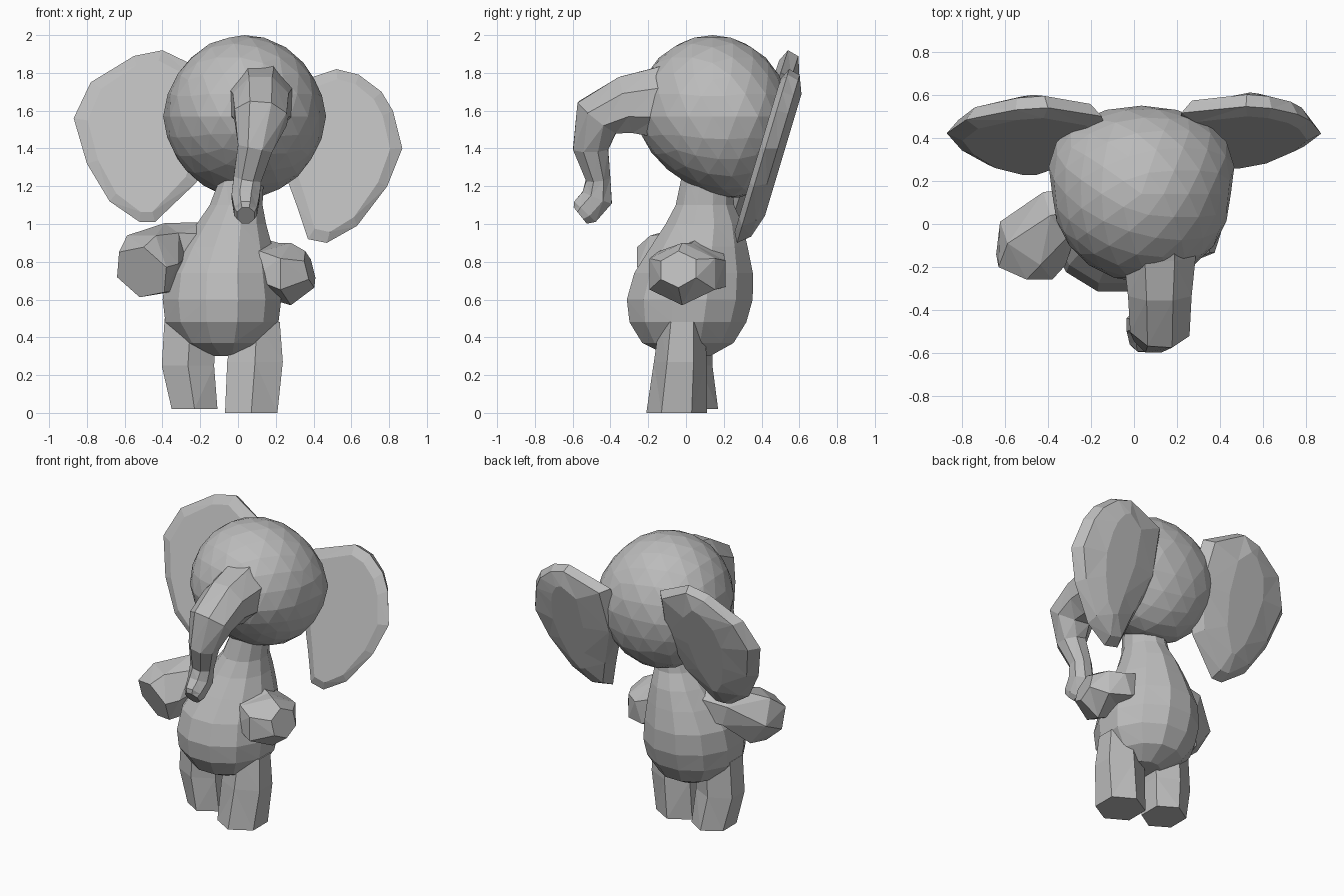
import bpy, bmesh, math
from mathutils import Vector

if "Cube" in bpy.data.objects:
    bpy.data.objects.remove(bpy.data.objects["Cube"], do_unlink=True)

grey = bpy.data.materials.new("soft grey")
grey.use_nodes = True
grey.diffuse_color = (0.5, 0.5, 0.5, 1)
grey.node_tree.nodes["Principled BSDF"].inputs["Base Color"].default_value = (0.5, 0.5, 0.5, 1)


def finish(name, bm):
    bmesh.ops.recalc_face_normals(bm, faces=bm.faces)
    bmesh.ops.triangulate(bm, faces=bm.faces)
    mesh = bpy.data.meshes.new(name)
    bm.to_mesh(mesh)
    bm.free()
    mesh.materials.append(grey)
    obj = bpy.data.objects.new(name, mesh)
    bpy.context.collection.objects.link(obj)
    return obj


def bridge(bm, a, b):
    n = len(a)
    for i in range(n):
        bm.faces.new((a[i], a[(i + 1) % n], b[(i + 1) % n], b[i]))


def loft(name, stations, sides, side=(1, 0, 0), level=False):
    """Tube through stations (x, y, z, half width, half depth)."""
    bm = bmesh.new()
    pts = [Vector(s[:3]) for s in stations]
    rings = []
    for k, s in enumerate(stations):
        t = Vector((0, 0, 1)) if level else (pts[min(k + 1, len(pts) - 1)] - pts[max(k - 1, 0)]).normalized()
        u = Vector(side)
        u = (u - t * u.dot(t)).normalized()
        v = t.cross(u)
        ring = []
        for i in range(sides):
            a = math.tau * (i + 0.5) / sides
            ring.append(bm.verts.new(pts[k] + u * s[3] * math.cos(a) + v * s[4] * math.sin(a)))
        rings.append(ring)
    for a, b in zip(rings, rings[1:]):
        bridge(bm, a, b)
    bm.faces.new(rings[0])
    bm.faces.new(rings[-1])
    return finish(name, bm)


def ear(name, outline, low, slope):
    """Leaning flap: nearly flat in front, ridged behind."""
    bm = bmesh.new()
    n = len(outline)
    cx = sum(p[0] for p in outline) / n
    cz = sum(p[1] for p in outline) / n
    base = min(p[1] for p in outline)

    def ring(scale_x, scale_z, push):
        out = []
        for x, z in outline:
            px, pz = cx + (x - cx) * scale_x, cz + (z - cz) * scale_z
            out.append(bm.verts.new((px, low + slope * (pz - base) + push, pz)))
        return out

    front, rim, mid, back = ring(0.8, 0.88, -0.02), ring(1, 1, 0.01), ring(0.85, 0.93, 0.075), ring(0.35, 0.7, 0.115)
    for a, b in ((front, rim), (rim, mid), (mid, back)):
        bridge(bm, a, b)
    bm.faces.new(front)
    bm.faces.new(back)
    return finish(name, bm)


# Head: broad behind between the ears, chin sloping down and backwards
bm = bmesh.new()
bmesh.ops.create_icosphere(bm, subdivisions=3, radius=1)
for v in bm.verts:
    d = v.co.copy()
    widen = 1 + 0.3 * max(d.y, 0) * (1 - abs(d.z))
    y = 0.14 + 0.41 * d.y + 0.06 * max(-d.z, 0) * (1 - max(d.y, 0))
    z = 1.57 + 0.43 * d.z - 0.06 * max(-d.z, 0) * d.y
    v.co = Vector((0.035 + 0.415 * d.x * widen, y, z))
finish("head", bm)

# Trunk
loft("trunk", [(.1, .05, 1.66, .2, .25), (.12, -.16, 1.64, .18, .2), (.12, -.32, 1.63, .16, .165),
               (.12, -.47, 1.565, .15, .14), (.09, -.505, 1.4, .1, .1), (.05, -.465, 1.24, .08, .07),
               (.04, -.47, 1.14, .08, .09), (.04, -.535, 1.065, .065, .085), (.04, -.56, 1.045, .05, .06)], 8)

# Ears
ear("right_ear", [(-.15, 1.8), (-.4, 1.92), (-.55, 1.89), (-.78, 1.75), (-.87, 1.56), (-.8, 1.32),
                  (-.68, 1.12), (-.52, 1.01), (-.44, 1.01), (-.22, 1.22), (-.12, 1.5)], .23, .33)
ear("left_ear", [(.22, 1.72), (.52, 1.82), (.64, 1.79), (.76, 1.7), (.82, 1.6), (.87, 1.4),
                 (.79, 1.2), (.63, .99), (.47, .9), (.37, .92), (.31, 1.1), (.2, 1.4)], .26, .3)

# Body with neck
loft("body", [(-.06, .02, .3, .11, .11), (-.08, .01, .37, .23, .25), (-.085, .01, .48, .31, .32),
              (-.085, .02, .6, .325, .345), (-.085, .04, .74, .305, .325), (-.06, .07, .88, .25, .265),
              (-.035, .095, 1, .19, .21), (-.01, .1, 1.1, .145, .16), (.02, .11, 1.24, .12, .14)], 12, level=True)

# Arms
loft("right_arm", [(-.15, .08, .88, .12, .13), (-.35, .04, .87, .14, .14), (-.47, -.09, .79, .18, .19),
                   (-.51, -.2, .745, .14, .16)], 6, side=(0, 1, 0))
loft("left_arm", [(.03, .08, .83, .14, .12), (.16, .03, .76, .22, .15), (.28, -.02, .735, .21, .165),
                  (.38, -.04, .76, .11, .1)], 6, side=(0, 1, 0))

# Legs
loft("right_leg", [(-.25, 0, .5, .16, .14), (-.265, 0, .25, .16, .14), (-.23, .02, .02, .14, .15)], 6, level=True)
loft("left_leg", [(.1, -.02, .48, .14, .12), (.09, -.03, .27, .17, .14), (.07, -.05, 0, .16, .16)], 6, level=True)
